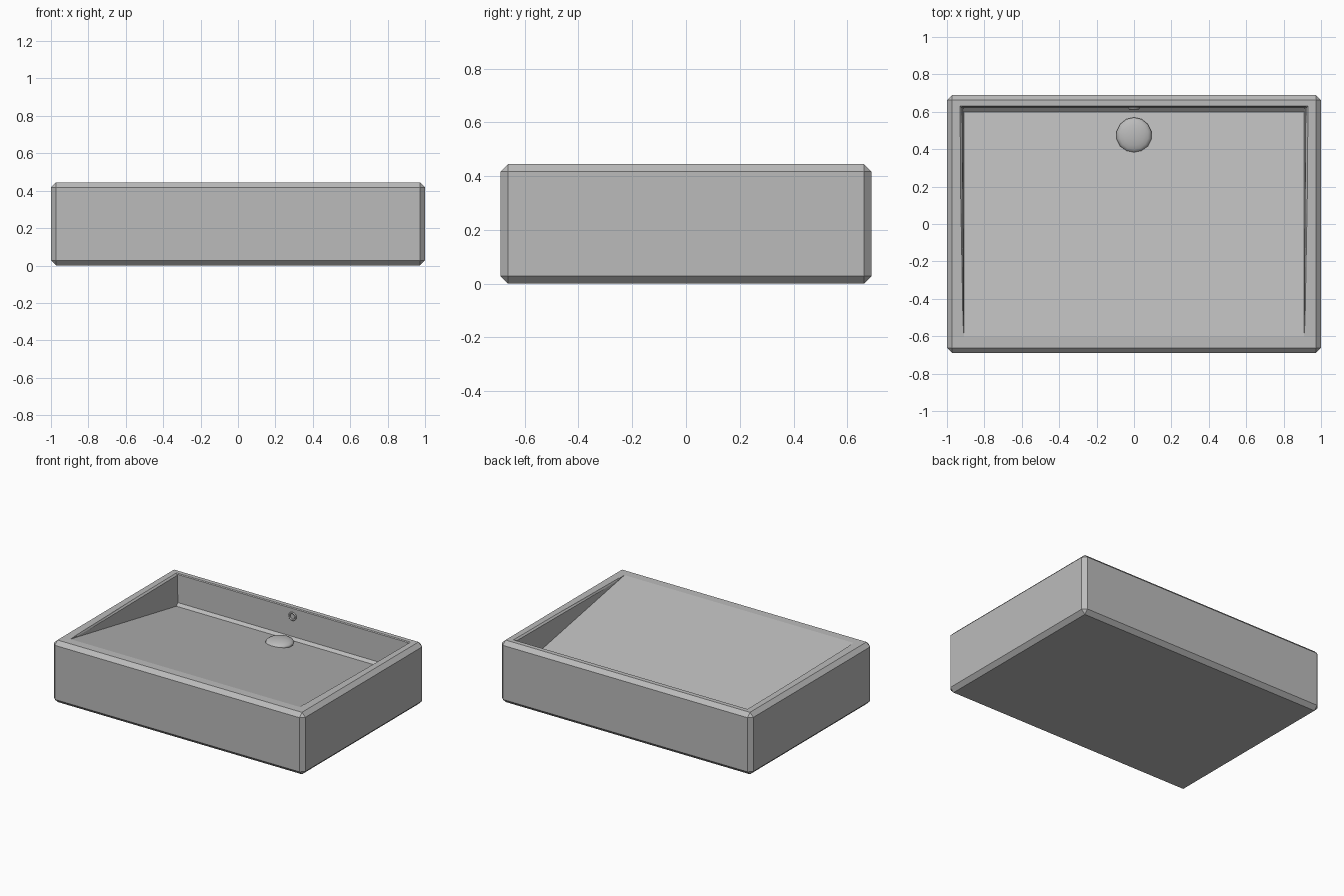
import bpy, bmesh
from math import radians, pi

cube = bpy.data.objects.get("Cube")
if cube:
    bpy.data.objects.remove(cube, do_unlink=True)

grey = bpy.data.materials.new("ceramic grey")
grey.use_nodes = True
grey.diffuse_color = (0.5, 0.5, 0.5, 1)
grey.node_tree.nodes["Principled BSDF"].inputs["Base Color"].default_value = (0.5, 0.5, 0.5, 1)


def add_object(name, bm):
    bmesh.ops.recalc_face_normals(bm, faces=bm.faces)
    mesh = bpy.data.meshes.new(name)
    bm.to_mesh(mesh)
    bm.free()
    mesh.materials.append(grey)
    obj = bpy.data.objects.new(name, mesh)
    bpy.context.collection.objects.link(obj)
    return obj


def hull_cutter(name, half_points):
    """Convex solid from points mirrored across x = 0."""
    bm = bmesh.new()
    for x, y, z in half_points:
        for side in (-1, 1):
            bm.verts.new((side * x, y, z))
    bmesh.ops.convex_hull(bm, input=bm.verts)
    bmesh.ops.dissolve_limit(bm, angle_limit=radians(0.5), verts=bm.verts, edges=bm.edges)
    obj = add_object(name, bm)
    obj.hide_render = True
    obj.hide_set(True)
    return obj


def smooth(obj, angle=40):
    bpy.ops.object.select_all(action='DESELECT')
    obj.select_set(True)
    bpy.context.view_layer.objects.active = obj
    bpy.ops.object.shade_smooth_by_angle(angle=radians(angle))


# Chamfered outer block
bm = bmesh.new()
bmesh.ops.create_cube(bm, size=1)
for v in bm.verts:
    v.co.x *= 2
    v.co.y *= 1.38
    v.co.z = (v.co.z + 0.5) * 0.445
bmesh.ops.bevel(bm, geom=bm.edges[:], offset=0.028, segments=1, affect='EDGES')
basin = add_object("basin", bm)

# Sloping bowl, with a narrow chamfer where the floor meets the back wall
bowl = hull_cutter("bowl_cutter", [
    (0.92, 0.625, 0.465), (0.91, -0.71, 0.465),
    (0.912, 0.62, 0.24), (0.91, 0.60, 0.222)])
# Flared inner lip of the rim
lip = hull_cutter("lip_cutter", [
    (0.94, 0.64, 0.455), (0.918, -0.59, 0.455),
    (0.915, 0.615, 0.43), (0.908, -0.50, 0.43)])
for cutter in (bowl, lip):
    mod = basin.modifiers.new(cutter.name, 'BOOLEAN')
    mod.operation = 'DIFFERENCE'
    mod.solver = 'EXACT'
    mod.object = cutter

# Apply the cuts and drop the cutters
bpy.context.view_layer.update()
cut_mesh = bpy.data.meshes.new_from_object(
    basin.evaluated_get(bpy.context.evaluated_depsgraph_get()))
basin.modifiers.clear()
basin.data = cut_mesh
for cutter in (bowl, lip):
    bpy.data.objects.remove(cutter, do_unlink=True)

# Domed drain cap
bm = bmesh.new()
bmesh.ops.create_uvsphere(bm, u_segments=14, v_segments=10, radius=0.095)
for v in bm.verts:
    v.co.z *= 0.3
    v.co.y += 0.475
    v.co.z += 0.256
smooth(add_object("drain_cap", bm), 60)

# Overflow ring on the back wall
bpy.ops.mesh.primitive_torus_add(
    major_segments=20, minor_segments=8, major_radius=0.025, minor_radius=0.006,
    location=(0, 0.619, 0.385), rotation=(pi / 2, 0, 0))
ring = bpy.context.object
ring.name = "overflow_ring"
ring.data.materials.append(grey)
smooth(ring, 60)
